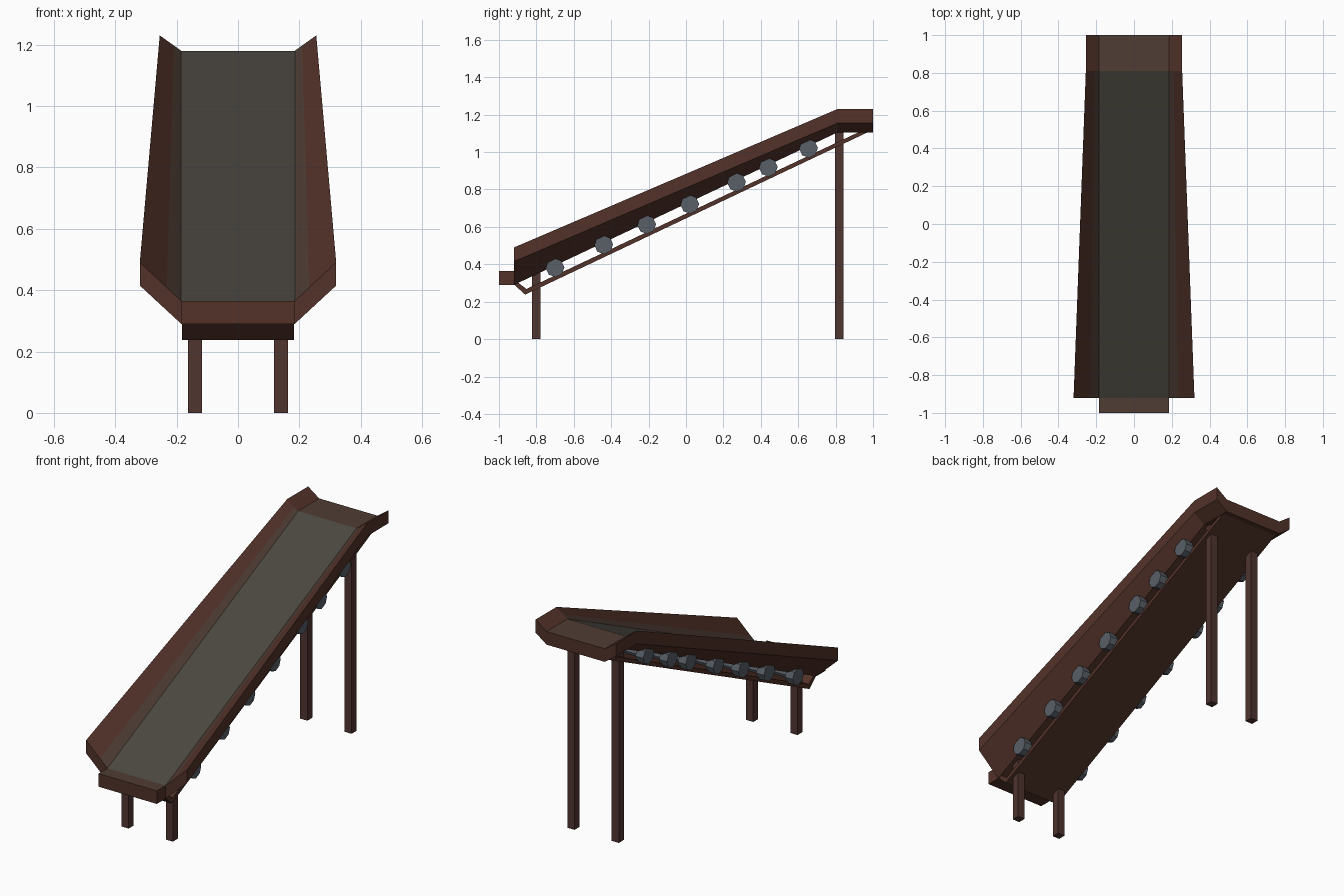
import bpy, bmesh
from math import atan
from mathutils import Matrix, Vector

if "Cube" in bpy.data.objects:
    bpy.data.objects.remove(bpy.data.objects["Cube"])


def material(name, rgb):
    m = bpy.data.materials.new(name)
    m.diffuse_color = (*rgb, 1)
    m.use_nodes = True
    m.node_tree.nodes["Principled BSDF"].inputs["Base Color"].default_value = m.diffuse_color
    return m


BROWN = material("rusty_brown", (0.085, 0.032, 0.022))
MIX = material("dusty_brown", (0.078, 0.046, 0.034))
BELT = material("belt_grey", (0.07, 0.064, 0.052))
LEG = material("leg_brown", (0.08, 0.035, 0.03))
STEEL = material("roller_steel", (0.1, 0.115, 0.135))

W = 0.185                                  # half width of the belt
Y0, Y1, Z0, Z1 = -0.92, 0.81, 0.29, 1.105  # slope ends, underside
SLOPE = (Z1 - Z0) / (Y1 - Y0)
T = 0.075                                  # bed thickness


def finish(name, bm, *mats):
    bmesh.ops.recalc_face_normals(bm, faces=bm.faces)
    me = bpy.data.meshes.new(name)
    bm.to_mesh(me)
    bm.free()
    for m in mats:
        me.materials.append(m)
    ob = bpy.data.objects.new(name, me)
    bpy.context.collection.objects.link(ob)
    return ob


def box(name, lo, hi, mat):
    bm = bmesh.new()
    lo, hi = Vector(lo), Vector(hi)
    bmesh.ops.create_cube(bm, size=1, matrix=Matrix.Translation((lo + hi) / 2)
                          @ Matrix.Diagonal((*(hi - lo), 1)))
    return finish(name, bm, mat)


# Trough bed: one flared cross-section lofted through three stations
def section(y, z, outer, rise):
    mid = W + (outer - W) * 0.35
    top = [(-outer, rise), (-mid, rise * 0.35), (-W, 0),
           (W, 0), (mid, rise * 0.35), (outer, rise)]
    bottom = [(outer, rise), (W, 0), (-W, 0), (-outer, rise)]
    return ([(x, y, z + T + h) for x, h in top]
            + [(x, y, z + h) for x, h in bottom])


bm = bmesh.new()
rings = [[bm.verts.new(p) for p in section(*s)] for s in
         ((Y0, Z0, 0.32, 0.125), (Y1, Z1, 0.255, 0.05), (1.0, Z1, 0.255, 0.05))]
n = len(rings[0])
for k in range(2):
    a, b = rings[k], rings[k + 1]
    for i in range(n):
        j = (i + 1) % n
        f = bm.faces.new((a[i], a[j], b[j], b[i]))
        if k == 0:
            f.material_index = {1: 1, 2: 2, 3: 1}.get(i, 0)
        elif i == 2:
            f.material_index = 1
for r in (rings[0], rings[-1]):            # end caps: left, centre, right
    for ids in ((0, 1, 2, 8, 9), (2, 3, 7, 8), (3, 4, 5, 6, 7)):
        bm.faces.new([r[i] for i in ids])
finish("trough_bed", bm, BROWN, MIX, BELT)

# Flat lip at the low end
lip = box("front_lip", (-W, -1, Z0), (W, Y0, Z0 + T), BROWN)
lip.data.materials.append(MIX)
for p in lip.data.polygons:
    if p.normal.z > 0.9:
        p.material_index = 1

# Bent return plate underneath
bm = bmesh.new()
lower = [(-0.92, 0.292), (-0.86, 0.238), (0.97, 1.105)]
upper = [(-0.92, 0.318), (-0.853, 0.268), (0.92, 1.105)]
sides = [[[bm.verts.new((x, y, z)) for y, z in line] for line in (lower, upper)]
         for x in (-0.182, 0.182)]
(la, ua), (lb, ub) = sides
for i in range(2):
    for q in ((la[i], la[i + 1], lb[i + 1], lb[i]), (ua[i], ua[i + 1], ub[i + 1], ub[i]),
              (la[i], la[i + 1], ua[i + 1], ua[i]), (lb[i], lb[i + 1], ub[i + 1], ub[i])):
        bm.faces.new(q)
for i in (0, 2):
    bm.faces.new((la[i], lb[i], ub[i], ua[i]))
finish("return_plate", bm, BROWN)

# Rollers: thin shaft with a wide octagonal cap at each end
for y in (-0.70, -0.44, -0.21, 0.02, 0.27, 0.44, 0.655):
    bm = bmesh.new()
    z = Z0 + (y - Y0) * SLOPE - 0.012
    for x, radius, length in ((0, 0.025, 0.4), (-0.197, 0.05, 0.05), (0.197, 0.05, 0.05)):
        bmesh.ops.create_cone(
            bm, cap_ends=True, segments=8, radius1=radius, radius2=radius, depth=length,
            matrix=Matrix.Translation((x, y, z)) @ Matrix.Rotation(atan(SLOPE), 4, 'X')
            @ Matrix.Rotation(1.5708, 4, 'Y') @ Matrix.Rotation(0.3927, 4, 'Z'))
    finish("roller", bm, STEEL)

# Legs: short pair in front, tall pair behind
for s in (-1, 1):
    xa, xb = sorted((s * 0.118, s * 0.163))
    box("front_leg", (xa, -0.823, 0), (xb, -0.778, 0.36), LEG)
    box("back_leg", (xa, 0.797, 0), (xb, 0.842, 1.12), LEG)
